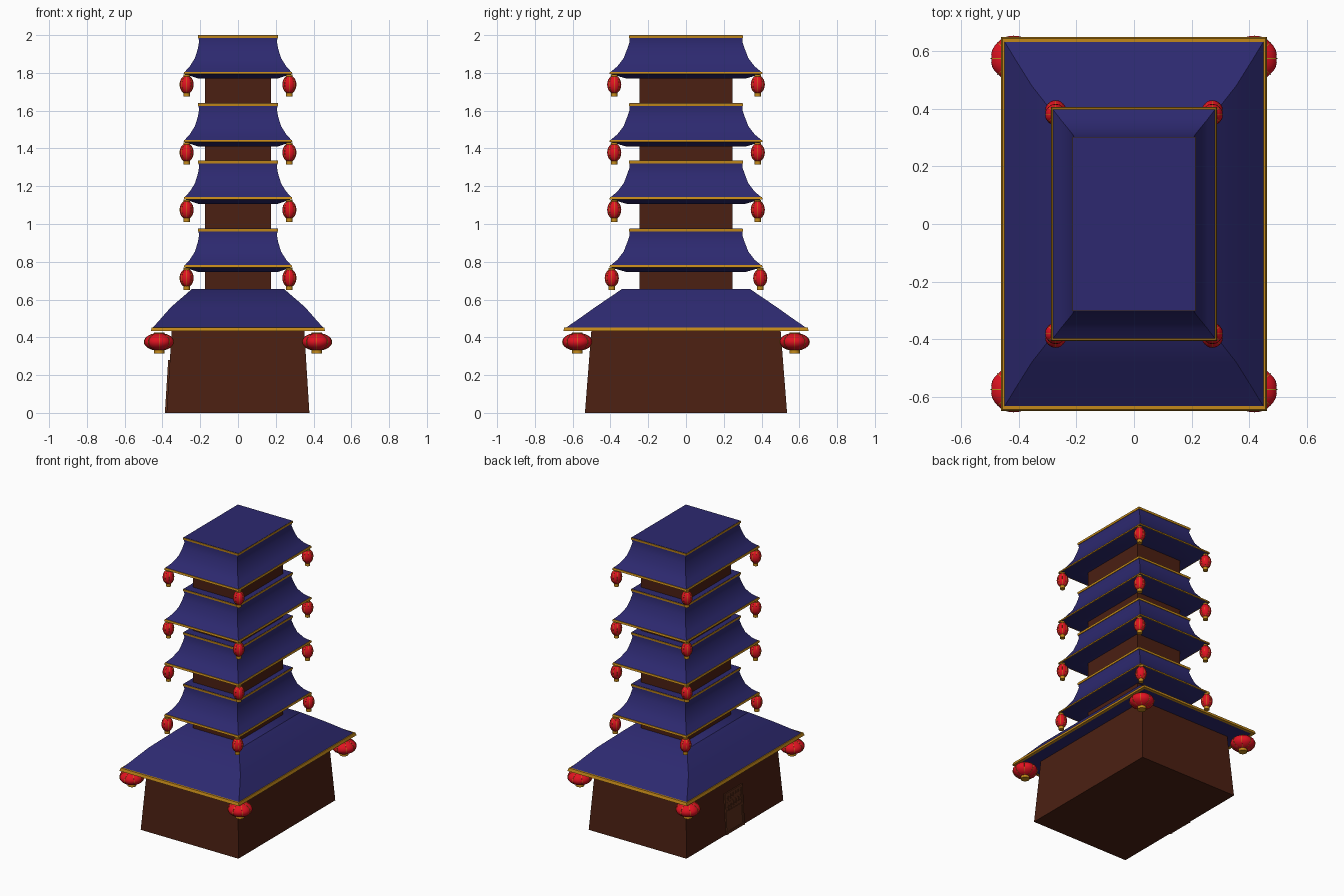
import bpy, bmesh, math
from mathutils import Matrix, Vector

if "Cube" in bpy.data.objects:
    bpy.data.objects.remove(bpy.data.objects["Cube"])


def material(name, rgb):
    m = bpy.data.materials.new(name)
    m.diffuse_color = (*rgb, 1)
    m.use_nodes = True
    m.node_tree.nodes["Principled BSDF"].inputs["Base Color"].default_value = m.diffuse_color
    return m


WOOD = material("dark_wood", (0.07, 0.014, 0.006))
TRIM_WOOD = material("door_wood", (0.11, 0.028, 0.01))
BLUE = material("blue_tile", (0.026, 0.022, 0.16))
GOLD = material("gold", (0.55, 0.25, 0.01))
RED = material("red_paper", (0.75, 0.006, 0.015))


def finish(name, bm, mats, angle=35):
    bmesh.ops.recalc_face_normals(bm, faces=bm.faces)
    me = bpy.data.meshes.new(name)
    bm.to_mesh(me)
    bm.free()
    for m in mats:
        me.materials.append(m)
    for p in me.polygons:
        p.use_smooth = True
    me.set_sharp_from_angle(angle=math.radians(angle))
    ob = bpy.data.objects.new(name, me)
    bpy.context.collection.objects.link(ob)
    return ob


def loft(name, rings, mat, closed=False):
    """Stack of rectangles (half x, half y, z), capped or closed into a frame."""
    bm = bmesh.new()
    loops = [[bm.verts.new((sx * hx, sy * hy, z))
              for sx, sy in ((-1, -1), (1, -1), (1, 1), (-1, 1))]
             for hx, hy, z in rings]
    pairs = list(zip(loops, loops[1:]))
    if closed:
        pairs.append((loops[-1], loops[0]))
    else:
        bm.faces.new(loops[0])
        bm.faces.new(loops[-1])
    for a, b in pairs:
        for i in range(4):
            j = (i + 1) % 4
            bm.faces.new((a[i], a[j], b[j], b[i]))
    return finish(name, bm, [mat])


def frame(name, hx, hy, z, h, w):
    """Gold strip running round a roof edge."""
    loft(name, [(hx, hy, z), (hx - w * .3, hy - w * .3, z + h),
                (hx - w, hy - w, z + h), (hx - w, hy - w, z)], GOLD, True)


def lantern_mesh(r, h, cap_r):
    """Ribbed paper lantern with gold wires and caps, centred on the origin."""
    bm = bmesh.new()
    bmesh.ops.create_uvsphere(bm, u_segments=32, v_segments=14, radius=1)
    for v in bm.verts:
        a = math.atan2(v.co.y, v.co.x)
        s = 0.97 + 0.03 * abs(math.sin(4 * a))
        v.co = Vector((v.co.x * r * s, v.co.y * r * s, v.co.z * h))
    # gold meridian wires
    wire = 0.0011
    for k in range(4):
        a = k * math.pi / 4
        d, t = Vector((math.cos(a), math.sin(a), 0)), Vector((-math.sin(a), math.cos(a), 0))
        rows = []
        for i in range(24):
            p = i * math.tau / 24
            c = d * (r * math.cos(p)) + Vector((0, 0, h * math.sin(p)))
            rows.append([bm.verts.new(c * f + t * s)
                         for f, s in ((1.01, wire), (1.01, -wire), (.96, -wire), (.96, wire))])
        for i in range(24):
            n = rows[(i + 1) % 24]
            for j in range(4):
                f = bm.faces.new((rows[i][j], rows[i][(j + 1) % 4], n[(j + 1) % 4], n[j]))
                f.material_index = 1
    # gold caps above and below
    for z, depth in ((-h * 1.03, .026), (h * .95, .012)):
        res = bmesh.ops.create_cone(bm, cap_ends=True, segments=16, radius1=cap_r,
                                    radius2=cap_r, depth=depth,
                                    matrix=Matrix.Translation((0, 0, z)))
        for f in {f for v in res["verts"] for f in v.link_faces}:
            f.material_index = 1
    ob = finish("lantern", bm, [RED, GOLD])
    me = ob.data
    bpy.data.objects.remove(ob)
    return me


def hang_lanterns(name, me, x, y, z):
    for sx in (-1, 1):
        for sy in (-1, 1):
            ob = bpy.data.objects.new(name, me)
            ob.location = (sx * x, sy * y, z)
            bpy.context.collection.objects.link(ob)


# ground floor and tower shaft
loft("base_walls", [(.378, .535, 0), (.35, .5, .45)], WOOD)
loft("tower_walls", [(.175, .245, .5), (.175, .245, 1.85)], WOOD)

# large lower roof
loft("base_roof", [(.34, .49, .437), (.452, .637, .435), (.452, .637, .45), (.405, .56, .503),
                   (.355, .48, .56), (.245, .34, .655)], BLUE)
frame("base_eave_trim", .462, .65, .433, .02, .02)
hang_lanterns("large_lantern", lantern_mesh(.08, .047, .028), .418, .575, .376)

# four stacked upper roofs, each with gold trims and corner lanterns
small = lantern_mesh(.037, .049, .017)
for i, e in enumerate((.776, 1.137, 1.44, 1.8)):
    loft(f"upper_roof_{i}", [(.175, .25, e - .03), (.21, .315, e - .03), (.283, .4, e - .006),
                             (.283, .4, e + .004), (.255, .363, e + .035),
                             (.228, .33, e + .078), (.212, .31, e + .13),
                             (.206, .298, e + .165), (.211, .3, e + .2)], BLUE)
    frame(f"upper_eave_trim_{i}", .288, .406, e - .006, .012, .012)
    loft(f"upper_top_trim_{i}", [(.212, .302, e + .184), (.213, .303, e + .198),
                                 (.204, .294, e + .198), (.204, .294, e + .184)], GOLD, True)
    hang_lanterns(f"small_lantern_{i}", small, .272, .393 if i == 0 else .38, e - .062)

# door on the left wall: panel, frame and lattice, leaning with the wall
bm = bmesh.new()


def bar(y, z, w, h, d):
    bmesh.ops.create_cube(bm, size=1, matrix=Matrix.Translation((0, y, z))
                          @ Matrix.Diagonal((d, w, h, 1)))


bar(0, .135, .17, .27, .008)
for s in (-1, 1):
    bar(s * .09, .14, .016, .28, .018)
for z in (.272, .15, .01):
    bar(0, z, .19, .016, .018)
for k in range(-2, 3):
    bar(k * .028, .21, .006, .11, .012)
for z in (.18, .21, .24):
    bar(0, z, .16, .006, .012)
door = finish("door", bm, [TRIM_WOOD])
door.location = (-.378, 0, 0)
door.rotation_euler = (0, math.atan(.028 / .45), 0)
